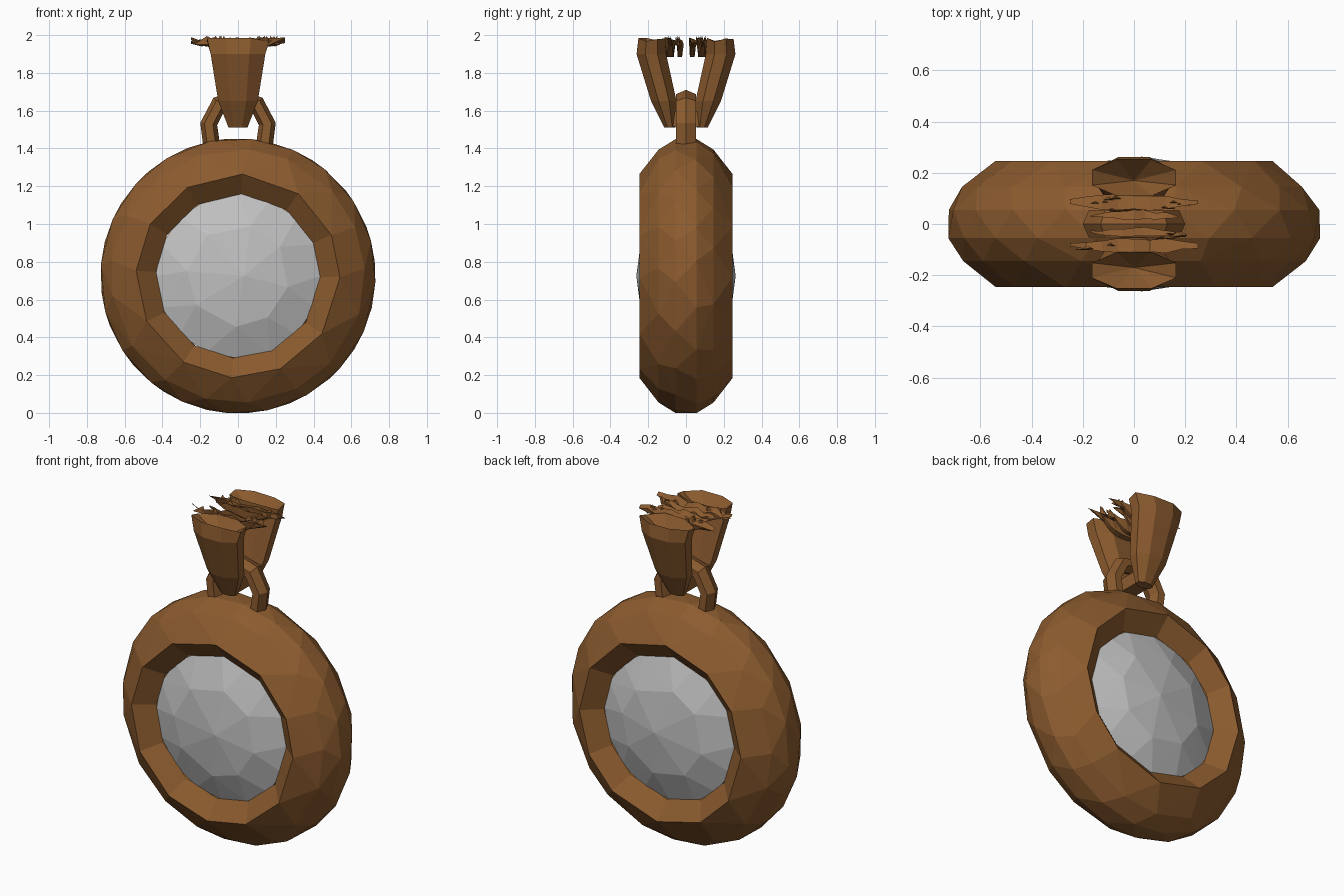
import bpy, bmesh, math, random
from mathutils import Vector

random.seed(4)
if "Cube" in bpy.data.objects:
    bpy.data.objects.remove(bpy.data.objects["Cube"])

CENTRE_Z = 0.725


def material(name, rgb):
    m = bpy.data.materials.new(name)
    m.use_nodes = True
    m.diffuse_color = (*rgb, 1)
    bsdf = next(n for n in m.node_tree.nodes if n.type == 'BSDF_PRINCIPLED')
    bsdf.inputs["Base Color"].default_value = (*rgb, 1)
    return m


brown = material("brown bronze", (0.26, 0.105, 0.028))
silver = material("pale silver", (0.53, 0.53, 0.53))


def finish(bm, name, mat):
    bmesh.ops.recalc_face_normals(bm, faces=bm.faces)
    mesh = bpy.data.meshes.new(name)
    bm.to_mesh(mesh)
    bm.free()
    mesh.materials.append(mat)
    ob = bpy.data.objects.new(name, mesh)
    bpy.context.collection.objects.link(ob)
    return ob


def jit(a):
    return random.uniform(-a, a)


def disc_ring(bm, count, radius, y, phase=0.0, wobble=0.0):
    """Ring of vertices round the pendant's front-to-back axis."""
    out = []
    for i in range(count):
        a = math.tau * (i + phase + jit(wobble)) / count + math.pi / 2
        out.append(bm.verts.new((radius * math.cos(a), y,
                                 CENTRE_Z + radius * math.sin(a))))
    return out


def bridge(bm, a, b):
    n = len(a)
    for i in range(n):
        j = (i + 1) % n
        bm.faces.new((a[i], a[j], b[j], b[i]))


# Round frame: faceted outer shell, open front and back, sloping inner walls
bm = bmesh.new()
caps = []
for s in (-1, 1):
    disc_ring(bm, 20, 0.728, s * 0.055, 0.25 * s, 0.12)
    disc_ring(bm, 17, 0.672, s * 0.145, 0.2 * s, 0.15)
    caps.append(disc_ring(bm, 12, 0.54, s * 0.247, 0.1 * s, 0.12))
bmesh.ops.convex_hull(bm, input=bm.verts[:])
lids = [f for f in bm.faces if any(all(v in c for v in f.verts) for c in caps)]
bmesh.ops.delete(bm, geom=lids, context='FACES')
for s, cap in zip((-1, 1), caps):
    inner = []
    for v in cap:
        d = Vector((v.co.x, 0, v.co.z - CENTRE_Z)).normalized() * 0.435
        inner.append(bm.verts.new((d.x, s * 0.16, CENTRE_Z + d.z)))
    bridge(bm, cap, inner)
finish(bm, "round_frame", brown)

# Faceted domed lens showing on both sides
bm = bmesh.new()
for s in (-1, 1):
    disc_ring(bm, 16, 0.437, s * 0.155)
    disc_ring(bm, 8, 0.27, s * 0.228, 0.2 * s, 0.15)
    bm.verts.new((0.03, s * 0.263, CENTRE_Z))
bmesh.ops.convex_hull(bm, input=bm.verts[:])
finish(bm, "domed_lens", silver)

# Hanging arch on top of the frame
bm = bmesh.new()
path = [(-0.135, 1.38), (-0.155, 1.53), (-0.10, 1.635), (0, 1.665),
        (0.10, 1.635), (0.155, 1.53), (0.135, 1.38)]
rings = []
for i, (x, z) in enumerate(path):
    p, q = path[max(i - 1, 0)], path[min(i + 1, len(path) - 1)]
    side = Vector((q[1] - p[1], 0, p[0] - q[0])).normalized()
    ring = []
    for k in range(6):
        a = math.tau * k / 6
        off = side * (0.045 * math.cos(a))
        ring.append(bm.verts.new((x + off.x, 0.06 * math.sin(a), z + off.z)))
    if rings:
        bridge(bm, rings[-1], ring)
    rings.append(ring)
bm.faces.new(rings[0])
bm.faces.new(rings[-1])
finish(bm, "hanging_arch", brown)

# Two strap arms leaning apart, with ragged hollow tops
sections = [(1.51, 0.055, 0.115, 0.05), (1.65, 0.05, 0.185, 0.105),
            (1.90, 0.105, 0.262, 0.145), (1.975, 0.11, 0.252, 0.165)]
for s, name in ((-1, "front_strap_arm"), (1, "back_strap_arm")):
    bm = bmesh.new()
    last = None
    for level, (z, near, far, half) in enumerate(sections):
        ring = []
        for k in range(8):
            a = math.tau * (k + 0.5) / 8
            rag = jit(0.012) if level == 3 else 0
            x = max(-1, min(1, 1.08 * math.cos(a))) * half
            y = (near + far) / 2 + max(-1, min(1, 1.08 * math.sin(a))) * (far - near) / 2
            ring.append(bm.verts.new((x, s * y, z + rag)))
        if last:
            bridge(bm, last, ring)
        else:
            bm.faces.new(ring)
        last = ring
    sunk = bm.verts.new((0, s * 0.17, 1.87))
    for k in range(8):
        bm.faces.new((last[k], last[(k + 1) % 8], sunk))
    finish(bm, name, brown)

# Strap fold passing under the arch
bm = bmesh.new()
bmesh.ops.create_cube(bm, size=1)
for v in bm.verts:
    v.co = (v.co.x * 0.09, v.co.y * 0.16, 1.555 + v.co.z * 0.08)
finish(bm, "strap_fold", brown)


# Torn flaps fanning out between the arms
def torn_flap(name, y, thick, low, high):
    bm = bmesh.new()
    steps = 9
    rows = []
    for i in range(steps):
        t = 2 * i / (steps - 1) - 1
        lift = 0.05 * t * t
        top = 1.978 + jit(0.012)
        bulge = thick * (1 - 0.75 * t * t)
        rows.append([bm.verts.new(c) for c in (
            (t * high, y - bulge + jit(0.006), top),
            (t * high, y + bulge + jit(0.006), top - 0.015),
            (t * low, y + bulge * 0.7, 1.885 + lift),
            (t * low, y - bulge * 0.7, 1.885 + lift))])
        if i:
            bridge(bm, rows[-2], rows[-1])
    bm.faces.new(rows[0])
    bm.faces.new(rows[-1])
    bmesh.ops.triangulate(bm, faces=bm.faces[:])
    finish(bm, name, brown)


for s, side in ((-1, "front"), (1, "back")):
    torn_flap(side + "_outer_flap", s * 0.085, 0.03, 0.14, 0.25)
    torn_flap(side + "_inner_flap", s * 0.033, 0.018, 0.10, 0.17)

# Jagged shreds standing at the torn edge
bm = bmesh.new()
for i in range(14):
    x, y = jit(0.2), random.choice((-1, 1)) * random.uniform(0.03, 0.11)
    w = random.uniform(0.02, 0.045)
    base = [bm.verts.new(c) for c in ((x - w, y - 0.008, 1.95),
                                      (x + w, y - 0.006, 1.95),
                                      (x, y + 0.014, 1.94))]
    tip = bm.verts.new((x + jit(0.03), y, 1.995))
    bm.faces.new(base)
    for k in range(3):
        bm.faces.new((base[k], base[(k + 1) % 3], tip))
finish(bm, "torn_shreds", brown)
